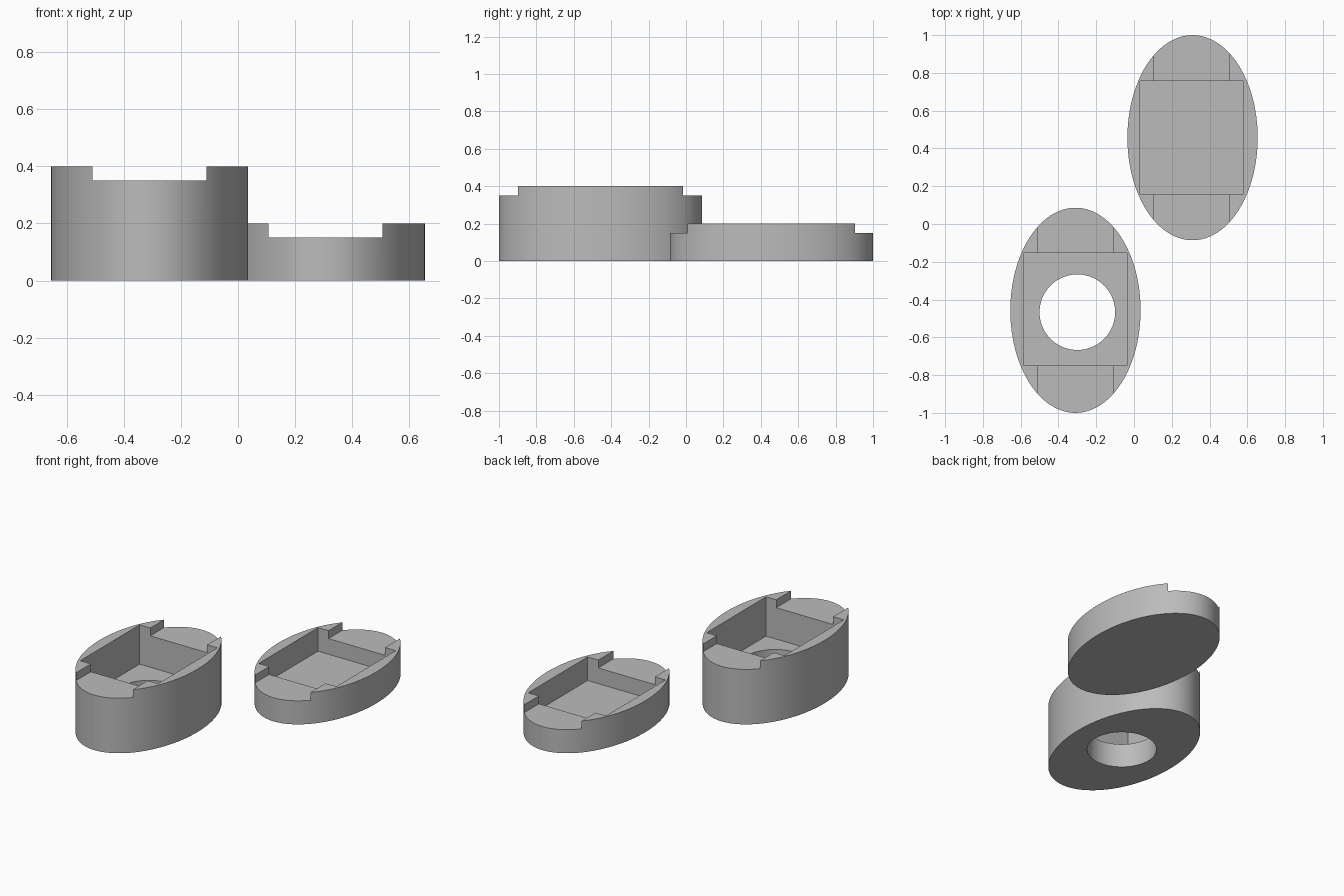
import bpy
import math

default = bpy.data.objects.get("Cube")
if default:
    bpy.data.objects.remove(default, do_unlink=True)

grey = bpy.data.materials.new("plain grey")
grey.use_nodes = True
grey.diffuse_color = (0.5, 0.5, 0.5, 1)
grey.node_tree.nodes["Principled BSDF"].inputs["Base Color"].default_value = grey.diffuse_color

RX, RY = 0.345, 0.543      # oval half sizes
TAB = 0.05                 # depth of the end notches


def oval(name, x, y, rx, ry, z0, z1, sides=96):
    bpy.ops.mesh.primitive_cylinder_add(vertices=sides, radius=1, depth=1,
                                        location=(x, y, (z0 + z1) / 2))
    ob = bpy.context.object
    ob.name = name
    ob.scale = (rx, ry, z1 - z0)
    bpy.ops.object.transform_apply(location=False)
    return ob


def block(name, x0, x1, y0, y1, z0, z1):
    bpy.ops.mesh.primitive_cube_add(
        size=1, location=((x0 + x1) / 2, (y0 + y1) / 2, (z0 + z1) / 2))
    ob = bpy.context.object
    ob.name = name
    ob.scale = (x1 - x0, y1 - y0, z1 - z0)
    bpy.ops.object.transform_apply(location=False)
    return ob


def carve(body, cutter):
    cutter.hide_render = True
    mod = body.modifiers.new("carve", 'BOOLEAN')
    mod.operation = 'DIFFERENCE'
    mod.solver = 'EXACT'
    mod.object = cutter
    bpy.context.view_layer.objects.active = body
    bpy.ops.object.modifier_apply(modifier=mod.name)
    bpy.data.objects.remove(cutter, do_unlink=True)


def shell(name, x, y, height, floor, pocket, notch):
    """Oval body with a rectangular pocket and a shallow lengthwise notch."""
    body = oval(name, x, y, RX, RY, 0, height)
    carve(body, block("notch_cutter", *notch, y - 1, y + 1, height - TAB, height + 1))
    carve(body, block("pocket_cutter", *pocket, floor, height + 1))
    return body


# Deep base with a round opening through its floor
base = shell("case_base", -0.31, -0.457, 0.4, 0.15,
             (-0.585, -0.038, -0.75, -0.153), (-0.51, -0.11))
carve(base, oval("opening_cutter", -0.30, -0.467, 0.2, 0.2, -1, 0.3))

# Shallow closed lid
lid = shell("case_lid", 0.31, 0.457, 0.2, 0.05,
            (0.033, 0.58, 0.16, 0.757), (0.107, 0.505))

# Smooth curved walls, crisp edges
for part in (base, lid):
    part.data.materials.clear()
    part.data.materials.append(grey)
    bpy.ops.object.select_all(action='DESELECT')
    part.select_set(True)
    bpy.context.view_layer.objects.active = part
    bpy.ops.object.shade_smooth_by_angle(angle=math.radians(30))
